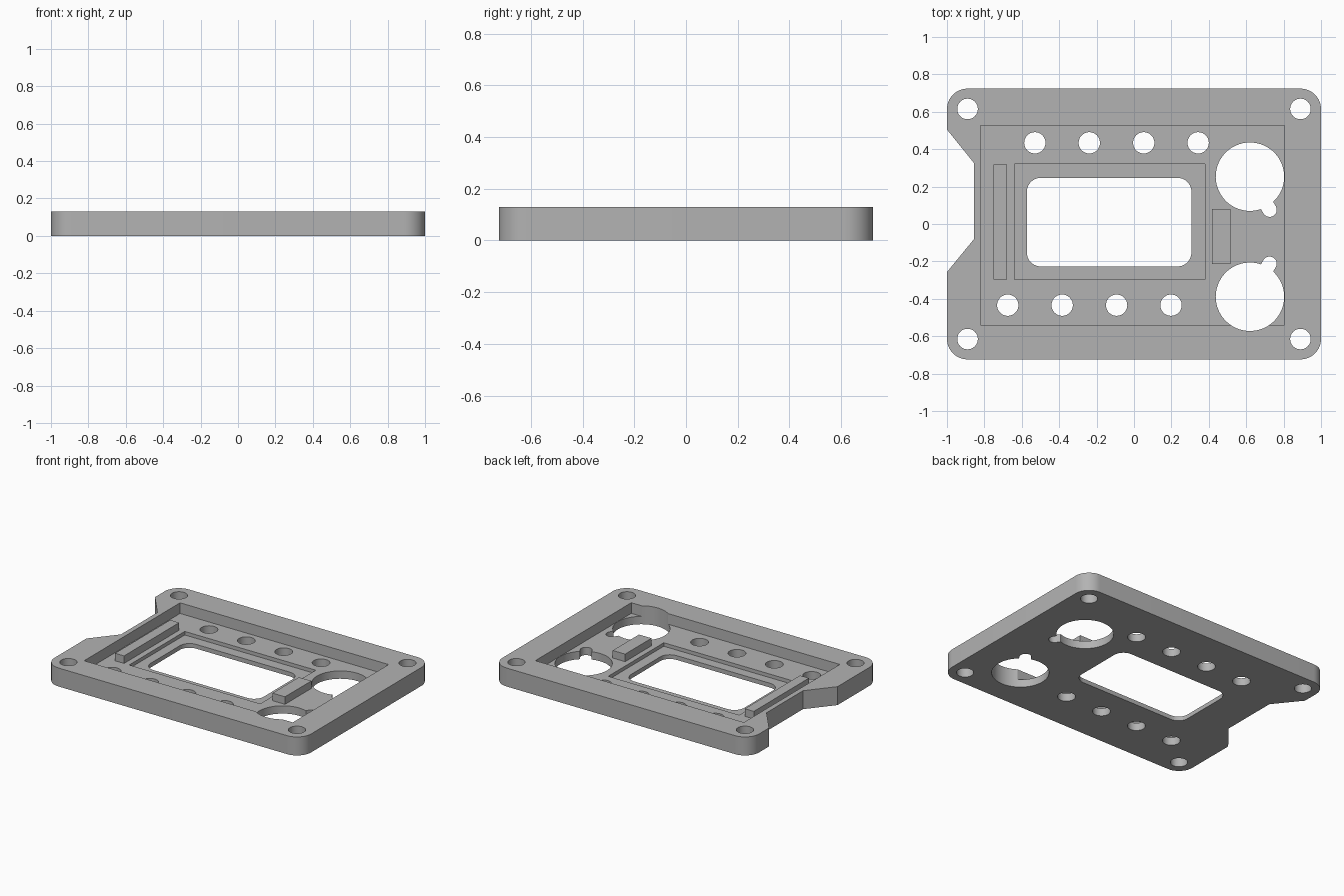
import bpy, bmesh, math
from mathutils import Vector

if "Cube" in bpy.data.objects:
    bpy.data.objects.remove(bpy.data.objects["Cube"], do_unlink=True)

TOP, FLOOR, LEDGE, RIB = 0.13, 0.055, 0.03, 0.108

grey = bpy.data.materials.new("mid grey")
grey.use_nodes = True
grey.diffuse_color = (0.45, 0.45, 0.45, 1)
grey.node_tree.nodes["Principled BSDF"].inputs["Base Color"].default_value = grey.diffuse_color


def prism(name, points, z0, z1):
    """Extrude a counter-clockwise outline from z0 to z1."""
    bm = bmesh.new()
    face = bm.faces.new([bm.verts.new((x, y, z0)) for x, y in points])
    out = bmesh.ops.extrude_face_region(bm, geom=[face])
    for v in out["geom"]:
        if isinstance(v, bmesh.types.BMVert):
            v.co.z = z1
    bmesh.ops.recalc_face_normals(bm, faces=bm.faces)
    mesh = bpy.data.meshes.new(name)
    bm.to_mesh(mesh)
    bm.free()
    mesh.materials.append(grey)
    obj = bpy.data.objects.new(name, mesh)
    bpy.context.collection.objects.link(obj)
    return obj


def arc(cx, cy, r, start, end, n):
    angles = [math.radians(start + (end - start) * i / n) for i in range(n + 1)]
    return [(cx + r * math.cos(a), cy + r * math.sin(a)) for a in angles]


def rect(x0, x1, y0, y1, r=0):
    if not r:
        return [(x0, y0), (x1, y0), (x1, y1), (x0, y1)]
    return (arc(x0 + r, y0 + r, r, 180, 270, 10) + arc(x1 - r, y0 + r, r, 270, 360, 10)
            + arc(x1 - r, y1 - r, r, 0, 90, 10) + arc(x0 + r, y1 - r, r, 90, 180, 10))


def circle(cx, cy, r, n=40):
    return arc(cx, cy, r, 0, 360, n)[:-1]


def keyed_circle(cx, cy, r, tip, key_r):
    """Round hole with a round-ended key slot reaching towards tip."""
    d = Vector(tip) - Vector((cx, cy))
    aim = math.degrees(math.atan2(d.y, d.x))
    half = math.degrees(math.asin(key_r / r))
    return (arc(cx, cy, r, aim + half, aim + 360 - half, 56)
            + arc(*tip, key_r, aim - 90, aim + 90, 14))


def cut(target, points, z0=-0.1, z1=0.3):
    cutter = prism("cutter", points, z0, z1)
    mod = target.modifiers.new("cut", "BOOLEAN")
    mod.operation, mod.solver, mod.object = "DIFFERENCE", "EXACT", cutter
    bpy.context.view_layer.objects.active = target
    bpy.ops.object.modifier_apply(modifier=mod.name)
    bpy.data.objects.remove(cutter, do_unlink=True)


# Plate with rounded corners and a notch in its right edge
outline = rect(-1, 1, -0.724, 0.724, 0.11)
outline += [(-1, 0.505), (-0.855, 0.325), (-0.855, -0.08), (-1, -0.257)]
plate = prism("face_plate", outline, 0, TOP)

# Recess, window seat and window
cut(plate, rect(-0.82, 0.804, -0.54, 0.527), FLOOR)
cut(plate, rect(-0.64, 0.38, -0.296, 0.322), LEDGE)
cut(plate, rect(-0.573, 0.307, -0.227, 0.247, 0.075))

# Corner screw holes
for sx in (-1, 1):
    for sy in (-1, 1):
        cut(plate, circle(sx * 0.89, sy * 0.615, 0.055))

# Two staggered rows of button holes
for first_x, y in ((-0.53, 0.434), (-0.675, -0.434)):
    for i in range(4):
        cut(plate, circle(first_x + i * 0.291, y, 0.057))

# Large keyed dial holes
for y, tip_y in ((0.253, 0.076), (-0.389, -0.212)):
    cut(plate, keyed_circle(0.62, y, 0.183, (0.725, tip_y), 0.038))

# Raised support ribs on the recess floor
ribs = [prism("long_rib", rect(-0.75, -0.68, -0.296, 0.317), FLOOR, RIB),
        prism("short_rib", rect(0.418, 0.515, -0.213, 0.08), FLOOR, RIB)]

bpy.ops.object.select_all(action="DESELECT")
for obj in [plate] + ribs:
    obj.select_set(True)
bpy.context.view_layer.objects.active = plate
bpy.ops.object.shade_smooth_by_angle(angle=math.radians(30))
